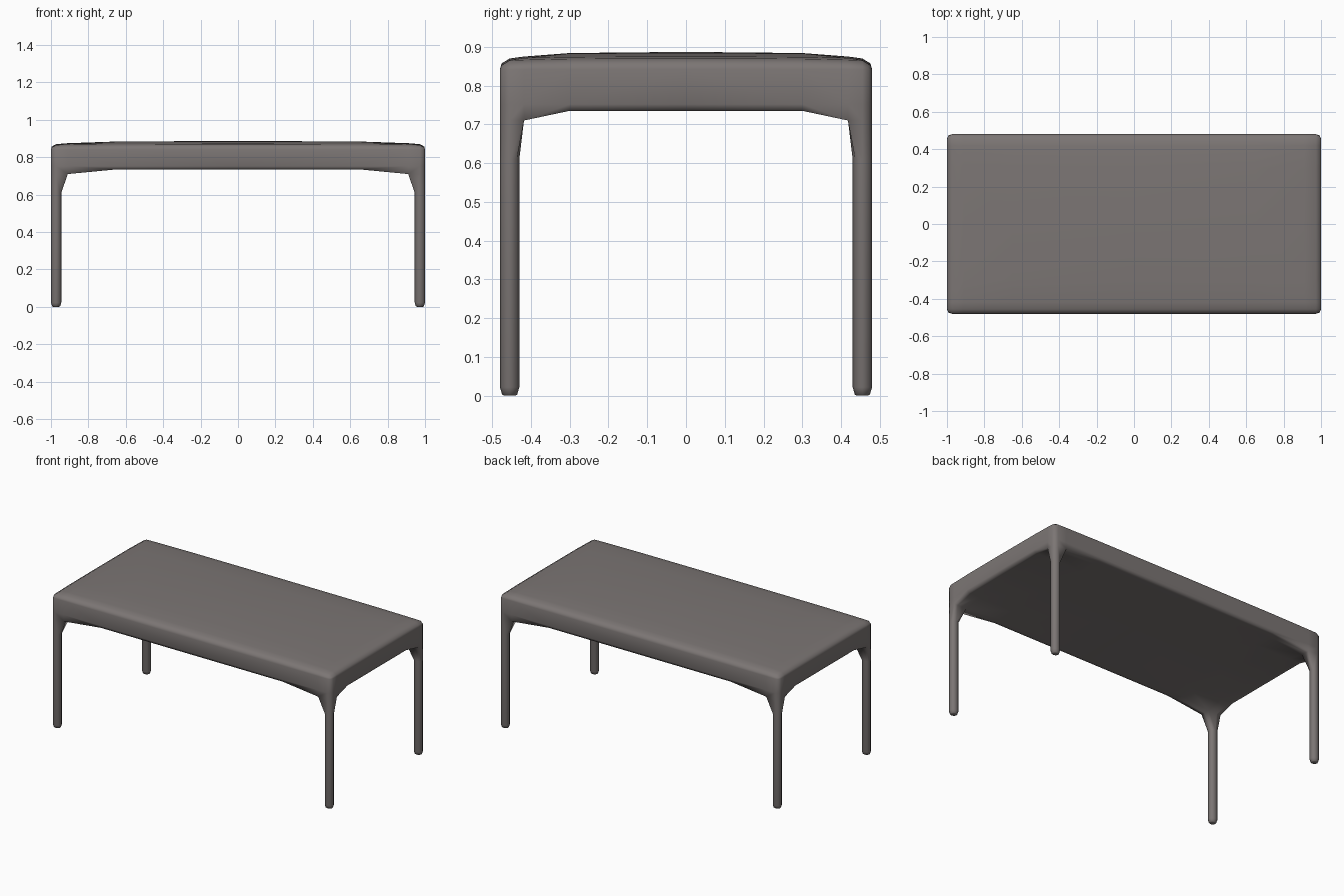
import bpy, bmesh

if "Cube" in bpy.data.objects:
    bpy.data.objects.remove(bpy.data.objects["Cube"])

# Grid lines of one quarter, from outer edge to centre
XS = [1.0, 0.9725, 0.91, 0.65, 0.0]
YS = [0.48, 0.455, 0.418, 0.30, 0.0]
DROP = [0.030, 0.017, 0.012, 0.003, 0.0]   # crown of the top
N = 5
bm = bmesh.new()


def plan(i, j, inset=0.0):
    """Plan position on the rounded rectangle outline / grid."""
    x, y = XS[i], YS[j]
    if i == 0:
        x -= inset
    if j == 0:
        y -= inset
    if i == 0 and j == 0:
        x -= 0.008
        y -= 0.008
    return x, y


def top(i, j):
    a, b = DROP[i], DROP[j]
    return (*plan(i, j, 0.004), 0.887 - max(a, b) - 0.3 * min(a, b))


def bottom(i, j):
    corner = i <= 2 and j <= 2
    return (*plan(i, j, 0.0 if corner else 0.008), 0.71 if corner else 0.735)


def bridge(a, b, closed=False):
    for k in range(len(a) if closed else len(a) - 1):
        n = (k + 1) % len(a)
        bm.faces.new((a[k], a[n], b[n], b[k]))


# Top and underside, leaving the corner open for the leg
tv = {(i, j): bm.verts.new(top(i, j)) for i in range(N) for j in range(N)}
bv = {(i, j): bm.verts.new(bottom(i, j)) for i in range(N) for j in range(N)
      if (i, j) != (1, 1)}
for i in range(N - 1):
    for j in range(N - 1):
        cell = [(i, j), (i + 1, j), (i + 1, j + 1), (i, j + 1)]
        bm.faces.new([tv[c] for c in cell])
        if not (i < 2 and j < 2):
            bm.faces.new([bv[c] for c in cell])

# Side apron
border = [(0, j) for j in range(N - 1, -1, -1)] + [(i, 0) for i in range(1, N)]
upper = [bm.verts.new((*plan(*c), 0.842)) for c in border]
lower = [bm.verts.new((*plan(*c), 0.752)) for c in border]
rings = [[tv[c] for c in border], upper, lower, [bv[c] for c in border]]
for a, b in zip(rings, rings[1:]):
    bridge(a, b)

# Eight-sided leg flowing out of the corner
loop = [(0, 0), (1, 0), (2, 0), (2, 1), (2, 2), (1, 2), (0, 2), (0, 1)]
prev = [bv[c] for c in loop]
for z, s in ((0.61, 1.0), (0.022, 1.0), (0.003, 0.78), (0.0, 0.55)):
    ring = []
    for i, j in loop:
        k = 0.74 if (i != 1 and j != 1) else 1.0
        ring.append(bm.verts.new((0.9725 + (1 - i) * 0.0275 * k * s,
                                  0.455 + (1 - j) * 0.025 * k * s, z)))
    bridge(prev, ring, True)
    prev = ring
bm.faces.new(prev)

# Mirror the quarter into the full table
for axis in ('X', 'Y'):
    geom = bm.verts[:] + bm.edges[:] + bm.faces[:]
    bmesh.ops.mirror(bm, geom=geom, axis=axis, merge_dist=0.0001)
bmesh.ops.remove_doubles(bm, verts=bm.verts[:], dist=0.0001)
bmesh.ops.recalc_face_normals(bm, faces=bm.faces[:])
for f in bm.faces:
    f.smooth = True

mesh = bpy.data.meshes.new("table")
bm.to_mesh(mesh)
bm.free()
mat = bpy.data.materials.new("warm grey")
mat.diffuse_color = (0.2, 0.18, 0.175, 1)
mat.use_nodes = True
mat.node_tree.nodes["Principled BSDF"].inputs["Base Color"].default_value = mat.diffuse_color
mesh.materials.append(mat)
bpy.context.collection.objects.link(bpy.data.objects.new("table", mesh))
